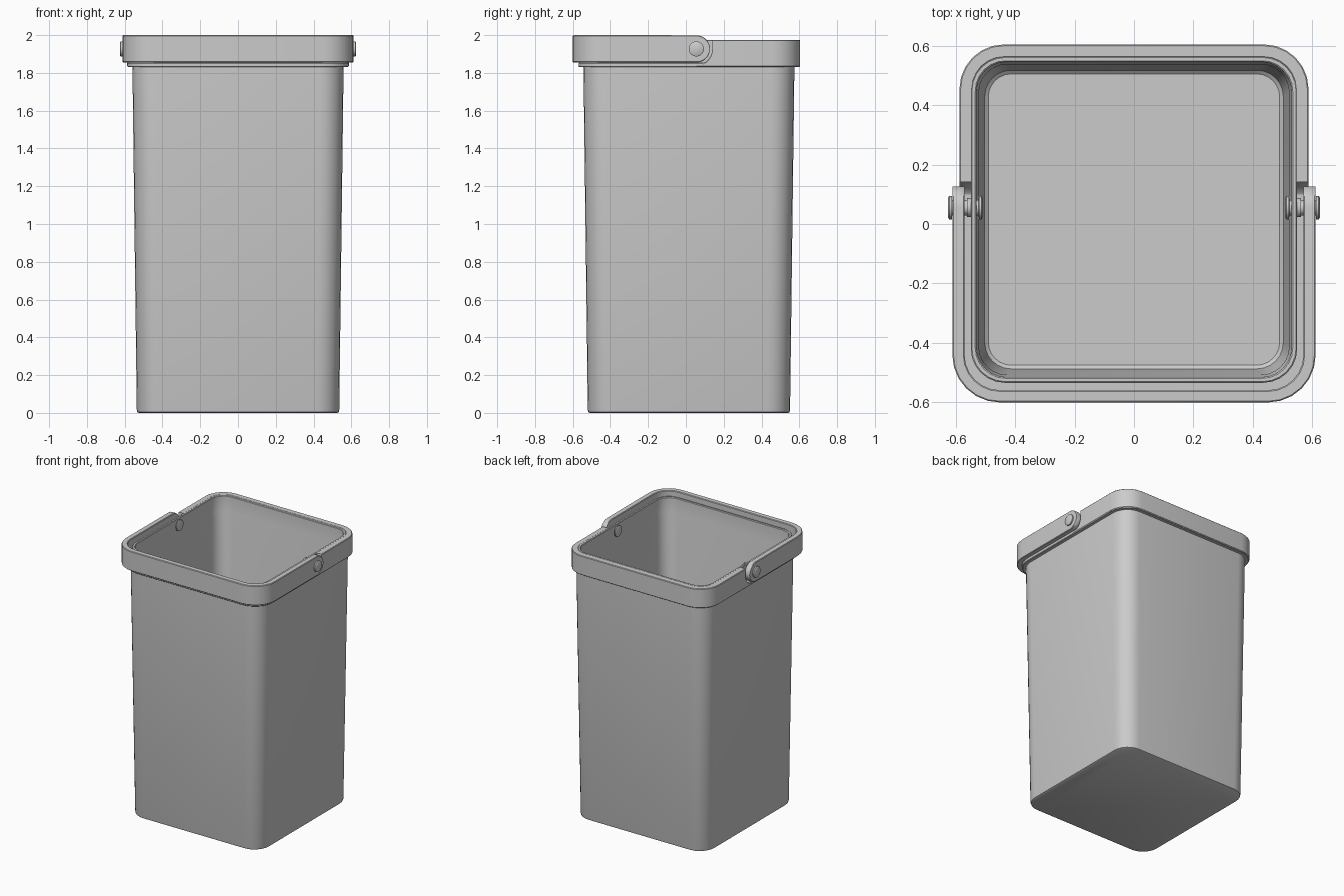
import bpy
from math import sin, cos, pi, sqrt

if "Cube" in bpy.data.objects:
    bpy.data.objects.remove(bpy.data.objects["Cube"])

CY = 0.015           # y centre of the bin
PY, PZ = 0.055, 1.927  # handle pivot
SEG = 6              # segments per rounded corner


def make(name, verts, faces, angle=35):
    me = bpy.data.meshes.new(name)
    me.from_pydata(verts, [], faces)
    ob = bpy.data.objects.new(name, me)
    bpy.context.collection.objects.link(ob)
    bpy.ops.object.select_all(action='DESELECT')
    bpy.context.view_layer.objects.active = ob
    ob.select_set(True)
    bpy.ops.object.mode_set(mode='EDIT')
    bpy.ops.mesh.select_all(action='SELECT')
    bpy.ops.mesh.normals_make_consistent(inside=False)
    bpy.ops.object.mode_set(mode='OBJECT')
    bpy.ops.object.shade_smooth_by_angle(angle=angle * pi / 180)
    return ob


def loft(name, rings):
    """Skin equal-length rings in order and cap both ends."""
    n = len(rings[0])
    verts = [v for r in rings for v in r]
    faces = [(i * n + j, i * n + (j + 1) % n, (i + 1) * n + (j + 1) % n, (i + 1) * n + j)
             for i in range(len(rings) - 1) for j in range(n)]
    last = (len(rings) - 1) * n
    faces += [tuple(range(n)), tuple(range(last, last + n))]
    return make(name, verts, faces)


def rounded_square(h, r, z):
    pts = []
    for q, (sx, sy) in enumerate([(1, 1), (-1, 1), (-1, -1), (1, -1)]):
        for k in range(SEG + 1):
            a = (q + k / SEG) * pi / 2
            pts.append((sx * (h - r) + r * cos(a), CY + sy * (h - r) + r * sin(a), z))
    return pts


def u_path(h, y_far, r, side_ys):
    """U shape in plan: down one side, round two corners, up the other."""
    s = 1 if y_far > 0 else -1
    right = [(h, y) for y in side_ys]
    right += [(h - r + r * cos(k / SEG * pi / 2), y_far - s * r + s * r * sin(k / SEG * pi / 2))
              for k in range(SEG + 1)]
    return right + [(-x, y) for x, y in reversed(right)]


def u_strip(name, h, y_far, r, t, ends, z0, z1, b=0.004):
    """Bevelled U-shaped band; ends = (y, low, high) stations along each side."""
    s = 1 if y_far > 0 else -1
    ys = [e[0] for e in ends]
    paths = [u_path(h - d, y_far - s * d, r - d, ys) for d in (0, b, t - b, t)]
    o, ob_, ib, i = paths
    n = len(o)
    zs = [e[1:] for e in ends]
    zs += [(z0, z1)] * (n - 2 * len(ends)) + zs[::-1]
    rings = []
    for k, (lo, hi) in enumerate(zs):
        c = min(b, (hi - lo) / 3)
        rings.append([(*o[k], lo + c), (*o[k], hi - c), (*ob_[k], hi), (*ib[k], hi),
                      (*i[k], hi - c), (*i[k], lo + c), (*ib[k], lo), (*ob_[k], lo)])
    return loft(name, rings)


# Tapered bin: outside wall, ledge, thin inner lip, inside wall, floor
profile = [(0.525, 0.110, 0.0), (0.533, 0.118, 0.004), (0.536, 0.120, 0.015),
           (0.559, 0.125, 1.83), (0.581, 0.147, 1.83), (0.585, 0.150, 1.834),
           (0.585, 0.150, 1.851), (0.581, 0.147, 1.855), (0.549, 0.115, 1.855),
           (0.549, 0.115, 1.971), (0.545, 0.112, 1.975), (0.534, 0.102, 1.975),
           (0.530, 0.100, 1.971), (0.528, 0.098, 1.86), (0.522, 0.095, 1.83),
           (0.505, 0.090, 0.05), (0.502, 0.088, 0.03), (0.490, 0.078, 0.02)]
loft("bin_body", [rounded_square(*p) for p in profile])

# Thick rear rim with a rounded cut-out around the handle ends
R = 0.085
ends = []
for k in range(8):
    a = k / 7 * pi / 2
    ends.append((PY + R * sin(a), 1.832, max(1.85, PZ - R * cos(a))))
ends.append((PY + R + 0.001, 1.832, 1.975))
u_strip("rear_rim", 0.587, 0.604, 0.15, 0.045, ends, 1.832, 1.975)

# Folded-down handle wrapping the front, with round ends
R = 0.072
ends = []
for k in range(9):
    a = (0.06 + 0.94 * k / 8) * pi / 2
    ends.append((PY + R * cos(a), PZ - R * sin(a), PZ + R * sin(a)))
u_strip("handle", 0.611, -0.6, 0.16, 0.041, ends, 1.855, 2.0)

# Pivot pins, turned along x and mirrored
pin = [(0.510, 0.034), (0.513, 0.040), (0.521, 0.040), (0.523, 0.026), (0.549, 0.026),
       (0.549, 0.032), (0.562, 0.032), (0.562, 0.026), (0.612, 0.026), (0.612, 0.040),
       (0.621, 0.040), (0.625, 0.034)]
rings = [[(x, PY + r * cos(k * pi / 12), PZ + r * sin(k * pi / 12)) for k in range(24)]
         for x, r in pin]
pivot = loft("pivot_pin", rings)
pivot.modifiers.new("mirror", 'MIRROR').use_axis = (True, False, False)
